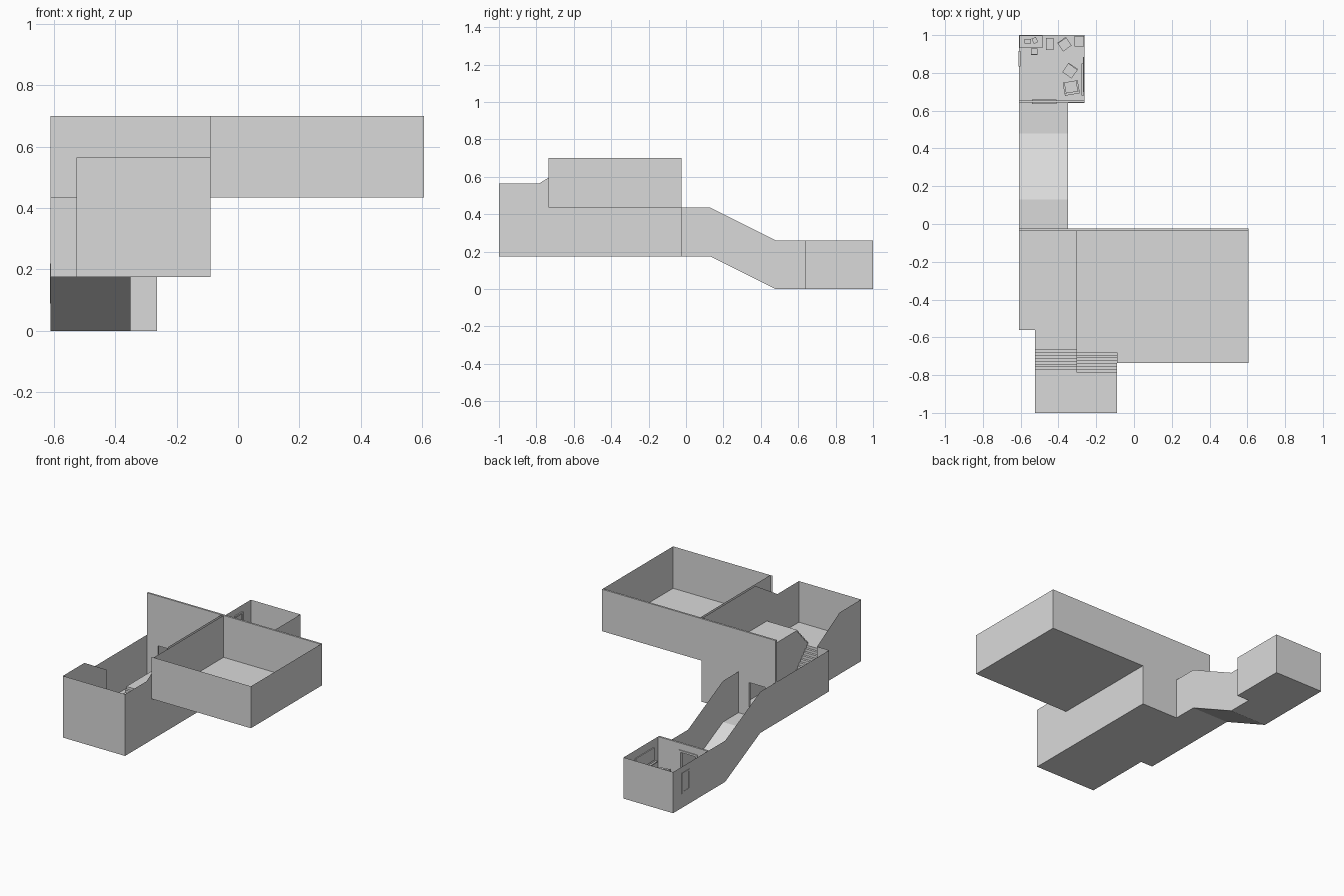
import bpy, math
from mathutils import Vector, Matrix

if "Cube" in bpy.data.objects:
    bpy.data.objects.remove(bpy.data.objects["Cube"])

grey = bpy.data.materials.new("plain_grey")
grey.diffuse_color = (0.7, 0.7, 0.7, 1)
grey.use_nodes = True
grey.node_tree.nodes["Principled BSDF"].inputs["Base Color"].default_value = grey.diffuse_color


def mesh(name, verts, faces):
    me = bpy.data.meshes.new(name)
    me.from_pydata([tuple(v) for v in verts], [], faces)
    me.materials.append(grey)
    ob = bpy.data.objects.new(name, me)
    bpy.context.collection.objects.link(ob)
    return ob


def sheet(name, pts):
    """One flat polygon."""
    return mesh(name, pts, [list(range(len(pts)))])


def wall_x(name, x, prof):
    return sheet(name, [(x, y, z) for y, z in prof])


def wall_y(name, y, x0, x1, z0, z1):
    return sheet(name, [(x0, y, z0), (x1, y, z0), (x1, y, z1), (x0, y, z1)])


def floor(name, x0, x1, y0, y1, z0, z1=None):
    z1 = z0 if z1 is None else z1
    return sheet(name, [(x0, y0, z0), (x1, y0, z0), (x1, y1, z1), (x0, y1, z1)])


def rect(a0, a1, z0, z1):
    return [(a0, z0), (a1, z0), (a1, z1), (a0, z1)]


BOX = [(0, 2, 3, 1), (4, 5, 7, 6), (0, 1, 5, 4), (2, 6, 7, 3), (0, 4, 6, 2), (1, 3, 7, 5)]


def box(name, c, s, base=(0, 0, 0), turn=0):
    """Box with centre c and size s, turned about z and moved to base."""
    m = Matrix.Translation(base) @ Matrix.Rotation(math.radians(turn), 4, 'Z')
    vs = [m @ Vector((c[0] + i * s[0] / 2, c[1] + j * s[1] / 2, c[2] + k * s[2] / 2))
          for k in (-1, 1) for j in (-1, 1) for i in (-1, 1)]
    return mesh(name, vs, BOX)


def span(name, x0, x1, y0, y1, z0, z1):
    return box(name, ((x0 + x1) / 2, (y0 + y1) / 2, (z0 + z1) / 2), (x1 - x0, y1 - y0, z1 - z0))


def door_wall(name, y0, y1, x0, x1, z0, z1, d0, d1, top):
    """Double wall with a doorway."""
    span(name + "_left", x0, d0, y0, y1, z0, z1)
    span(name + "_right", d1, x1, y0, y1, z0, z1)
    span(name + "_lintel", d0, d1, y0, y1, top, z1)


W, LOW, MID, UP = -0.61, 0.175, 0.435, 0.70

# small furnished room
floor("room_floor", W, -0.263, 0.64, 1.0, 0)
wall_x("room_west_wall", W, rect(0.64, 1, 0, 0.26))
wall_x("room_east_wall", -0.263, rect(0.64, 1, 0, 0.26))
wall_y("room_back_wall", 1.0, W, -0.263, 0, 0.26)
door_wall("room_door_wall", 0.642, 0.654, W, -0.263, 0, 0.26, -0.53, -0.42, 0.205)
for n, x in (("left", -0.534), ("right", -0.416)):
    span("door_frame_" + n, x - 0.006, x + 0.006, 0.636, 0.66, 0, 0.205)
span("door_frame_top", -0.54, -0.41, 0.636, 0.66, 0.205, 0.217)

# sloping corridor
prof = [(0.642, 0), (0.48, 0), (0.13, LOW), (-0.03, LOW)]
for i in range(3):
    (ya, za), (yb, zb) = prof[i], prof[i + 1]
    floor("corridor_floor_%d" % i, W, -0.35, yb, ya, zb, za)
side = prof + [(y, z + 0.26) for y, z in reversed(prof)]
wall_x("corridor_west_wall", W, side)
wall_x("corridor_east_wall", -0.35, side)

# stair hall shell
sheet("hall_floor", [(W, -0.03, LOW), (W, -0.56, LOW), (-0.525, -0.56, LOW),
                     (-0.525, -1, LOW), (-0.09, -1, LOW), (-0.09, -0.03, LOW)])
wall_x("hall_west_wall", W, rect(-0.56, -0.03, LOW, MID))
wall_y("hall_step_wall", -0.56, W, -0.525, LOW, MID)
wall_x("stair_west_wall", -0.525, [(-1, LOW), (-0.56, LOW), (-0.56, MID),
                                   (-0.785, 0.565), (-1, 0.565)])
wall_y("hall_front_wall", -1, -0.525, -0.09, LOW, 0.565)
wall_x("hall_east_wall", -0.09, [(-1, LOW), (-0.03, LOW), (-0.03, UP), (-0.565, UP),
                                 (-0.785, 0.565), (-1, 0.565)])

# double wall at the back of the hall and the big room
span("back_wall_upper", W, 0.605, -0.037, -0.025, MID, UP)
door_wall("back_wall_lower", -0.037, -0.025, W, -0.09, LOW, MID, -0.535, -0.425, 0.385)

# landing, upper floor and the wall under it
LAND, N, Y0, Y1 = 0.305, 8, -0.665, -0.785
floor("landing", -0.525, -0.09, -1, Y1, LAND)
floor("upper_floor", -0.305, -0.09, Y0, -0.03, MID)
wall_x("upper_floor_wall", -0.305, rect(Y0, -0.03, LOW, MID))


def stair(name, x0, x1, ya, yb, za, zb):
    """Flight of treads and risers as a folded strip, with a side panel."""
    pts = [(ya, za)]
    for i in range(N):
        z = za + (zb - za) * (i + 1) / N
        pts += [(ya + (yb - ya) * i / N, z), (ya + (yb - ya) * (i + 1) / N, z)]
    vs = [(x, y, z) for y, z in pts for x in (x0, x1)]
    mesh(name, vs, [(2 * i, 2 * i + 1, 2 * i + 3, 2 * i + 2) for i in range(len(pts) - 1)])
    return pts


stair("lower_stairs", -0.525, -0.305, Y0, Y1, LOW, LAND)
pts = stair("upper_stairs", -0.305, -0.09, Y1, Y0, LAND, MID)
wall_x("stair_divider", -0.305, pts + [(Y0, LOW), (Y1, LOW)])

# big upper room
floor("big_room_floor", -0.09, 0.605, -0.735, -0.03, MID)
wall_x("big_room_west_wall", -0.075, rect(-0.735, -0.03, MID, UP))
wall_x("big_room_east_wall", 0.605, rect(-0.735, -0.03, MID, UP))
wall_y("big_room_front_wall", -0.735, -0.09, 0.605, MID, UP)

# window frame on the west wall
for n, y in (("near", 0.84), ("far", 0.91)):
    span("window_side_" + n, -0.612, -0.602, y - 0.005, y + 0.005, 0.09, 0.22)
for n, z in (("bottom", 0.095), ("top", 0.215)):
    span("window_rail_" + n, -0.612, -0.602, 0.84, 0.91, z - 0.005, z + 0.005)


# furniture
def table(name, base, w, d, h, turn=0):
    box(name + "_top", (0, 0, h - 0.003), (w, d, 0.006), base, turn)
    for i in (-1, 1):
        for j in (-1, 1):
            box(name + "_leg", (i * (w / 2 - 0.004), j * (d / 2 - 0.004), h / 2 - 0.003),
                (0.006, 0.006, h - 0.006), base, turn)


def chair(name, base, w, turn):
    table(name + "_seat", base, w, w, 0.045, turn)
    box(name + "_back", (0, -w / 2 + 0.003, 0.068), (w, 0.006, 0.046), base, turn)


table("desk", (-0.545, 0.965, 0), 0.12, 0.066, 0.075)
box("monitor", (0, 0, 0.095), (0.035, 0.025, 0.032), (-0.563, 0.968, 0))
box("computer", (0, 0, 0.083), (0.024, 0.03, 0.016), (-0.525, 0.972, 0), 25)
chair("desk_chair", (-0.528, 0.912, 0), 0.034, 0)
box("cabinet", (0, 0, 0.035), (0.04, 0.064, 0.07), (-0.446, 0.953, 0))
chair("corner_chair", (-0.368, 0.952, 0), 0.055, 215)
table("corner_table", (-0.291, 0.968, 0), 0.05, 0.056, 0.06)
chair("turned_chair", (-0.338, 0.812, 0), 0.06, 145)
box("armchair_seat", (0, 0, 0.022), (0.075, 0.07, 0.036), (-0.332, 0.72, 0), 10)
box("armchair_back", (0, -0.028, 0.055), (0.08, 0.014, 0.07), (-0.332, 0.72, 0), 10)
for s in (-1, 1):
    box("armchair_arm", (s * 0.035, 0, 0.03), (0.01, 0.07, 0.055), (-0.332, 0.72, 0), 10)
span("wall_shelf", -0.277, -0.265, 0.68, 0.85, 0.11, 0.117)
span("wall_picture", -0.27, -0.264, 0.70, 0.885, 0.13, 0.21)
